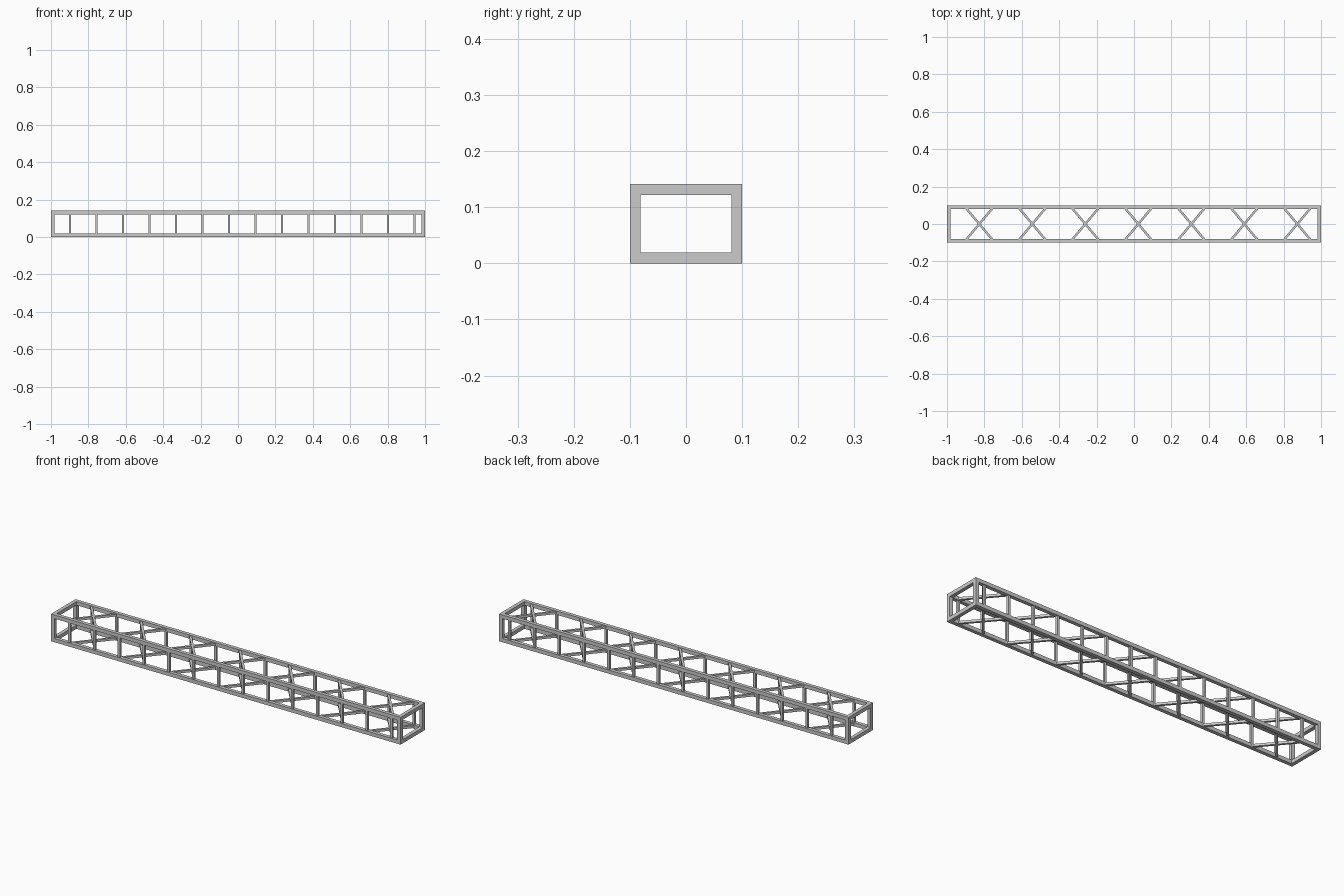
import bpy
from mathutils import Vector

if "Cube" in bpy.data.objects:
    bpy.data.objects.remove(bpy.data.objects["Cube"])

L, W, H = 2.0, 0.2, 0.141   # overall size
T = 0.019                   # chord thickness
B = 0.012                   # brace thickness
STEP, X0 = 0.1417, -0.898   # brace spacing and first post
YC = W / 2 - T / 2
Z_LOW, Z_HIGH = T / 2, H - T / 2


def bar(name, a, b, t):
    """Square bar from a to b."""
    a, b = Vector(a), Vector(b)
    d = b - a
    bpy.ops.mesh.primitive_cube_add(size=1, location=(a + b) / 2)
    o = bpy.context.object
    o.name = name
    # horizontal bars run along local x, posts along local z
    if abs(d.z) > 1e-6:
        o.scale = (t, t, d.length)
    else:
        o.scale = (d.length, t, t)
        o.rotation_euler.z = Vector((1, 0)).angle_signed(d.xy) * -1
    return o


# Long chords
for y in (-YC, YC):
    for z in (Z_LOW, Z_HIGH):
        bar("chord", (-L / 2, y, z), (L / 2, y, z), T)

# End frames
for x in (-L / 2 + T / 2, L / 2 - T / 2):
    for y in (-YC, YC):
        bar("end_post", (x, y, T), (x, y, H - T), T)
    for z in (Z_LOW, Z_HIGH):
        bar("end_crossbar", (x, -YC + T / 2, z), (x, YC - T / 2, z), T)

# Side posts
for i in range(14):
    for y in (-YC, YC):
        x = X0 + i * STEP
        bar("side_post", (x, y, T / 2), (x, y, H - T / 2), B)

# Crossed braces on top and bottom
for i in range(7):
    x = X0 + (2 * i + 0.5) * STEP
    for z in (Z_LOW, Z_HIGH):
        for s in (-1, 1):
            bar("cross_brace", (x - 0.076, -s * YC, z), (x + 0.076, s * YC, z), B)
